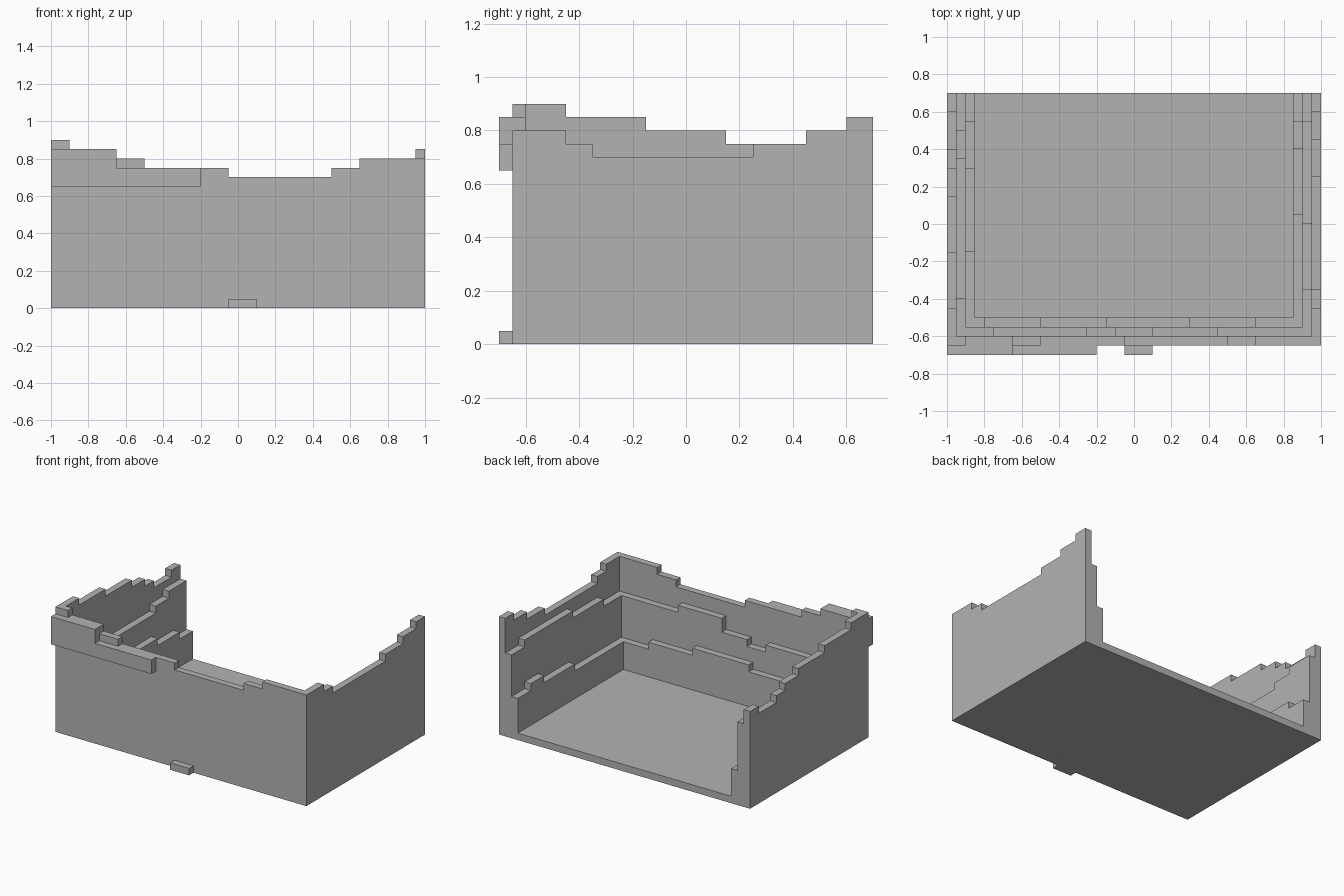
import bpy
import bmesh

cube = bpy.data.objects.get("Cube")
if cube:
    bpy.data.objects.remove(cube, do_unlink=True)

T = 0.05  # thickness of one wall layer

stone = bpy.data.materials.new("plain grey")
stone.use_nodes = True
grey = (0.45, 0.45, 0.45, 1)
stone.diffuse_color = grey
stone.node_tree.nodes["Principled BSDF"].inputs["Base Color"].default_value = grey


def stepped_slab(name, axis, near, start, steps, base=0.0, thick=T):
    """Extrude a stepped outline; steps holds (end, height) along the axis."""
    outline = [(start, base)]
    pos, last = start, None
    for end, height in steps:
        if height != last:
            if last is not None:
                outline.append((pos, last))
            outline.append((pos, height))
        pos, last = end, height
    outline += [(pos, last), (pos, base)]

    bm = bmesh.new()
    place = (lambda a, z: (a, near, z)) if axis == "x" else (lambda a, z: (near, a, z))
    face = bm.faces.new([bm.verts.new(place(a, z)) for a, z in outline])
    ext = bmesh.ops.extrude_face_region(bm, geom=[face])
    verts = [v for v in ext["geom"] if isinstance(v, bmesh.types.BMVert)]
    bmesh.ops.translate(bm, verts=verts, vec=(0, thick, 0) if axis == "x" else (thick, 0, 0))
    bmesh.ops.recalc_face_normals(bm, faces=bm.faces)
    mesh = bpy.data.meshes.new(name)
    bm.to_mesh(mesh)
    bm.free()
    mesh.materials.append(stone)
    obj = bpy.data.objects.new(name, mesh)
    bpy.context.collection.objects.link(obj)
    return obj


# Each ring, outermost first: front (along x), left and right (along y)
front = [
    [(-.9, .9), (-.65, .85), (-.5, .8), (-.05, .75), (.5, .7), (.65, .75), (1, .8)],
    [(-.75, .45), (-.25, .5), (-.1, .45), (.1, .5), (.45, .6), (.95, .55)],
    [(-.8, .3), (-.5, .25), (-.15, .3), (.3, .35), (.65, .3), (.9, .25)],
]
minus_side = [
    [(-.45, .9), (-.15, .85), (.15, .8), (.3, .75), (.4, .7), (.6, .65), (.7, .7)],
    [(-.4, .45), (.05, .5), (.35, .5), (.5, .55), (.7, .6)],
    [(-.15, .3), (.3, .35), (.55, .3), (.7, .25)],
]
plus_side = [
    [(-.45, .8), (-.35, .75), (.25, .7), (.45, .75), (.6, .8), (.7, .85)],
    [(-.35, .55), (0, .6), (.2, .65), (.55, .65), (.7, .6)],
    [(-.2, .25), (.05, .25), (.4, .3), (.55, .35), (.7, .3)],
]
for i, ring in enumerate(("outer", "middle", "inner")):
    inset = i * T
    y = -.65 + inset
    stepped_slab(ring + "_front_wall", "x", y, -1 + inset, front[i])
    stepped_slab(ring + "_right_wall", "y", -1 + inset, y + T, minus_side[i])
    stepped_slab(ring + "_left_wall", "y", 1 - inset - T, y + T, plus_side[i])

# Floor, overhanging front ledge and small doorstep
stepped_slab("floor", "x", -.5, -.85, [(.85, T)], thick=1.2)
stepped_slab("front_ledge", "x", -.7, -1, [(-.65, .85), (-.2, .75)], base=.65)
stepped_slab("front_doorstep", "x", -.7, -.05, [(.1, T)])
